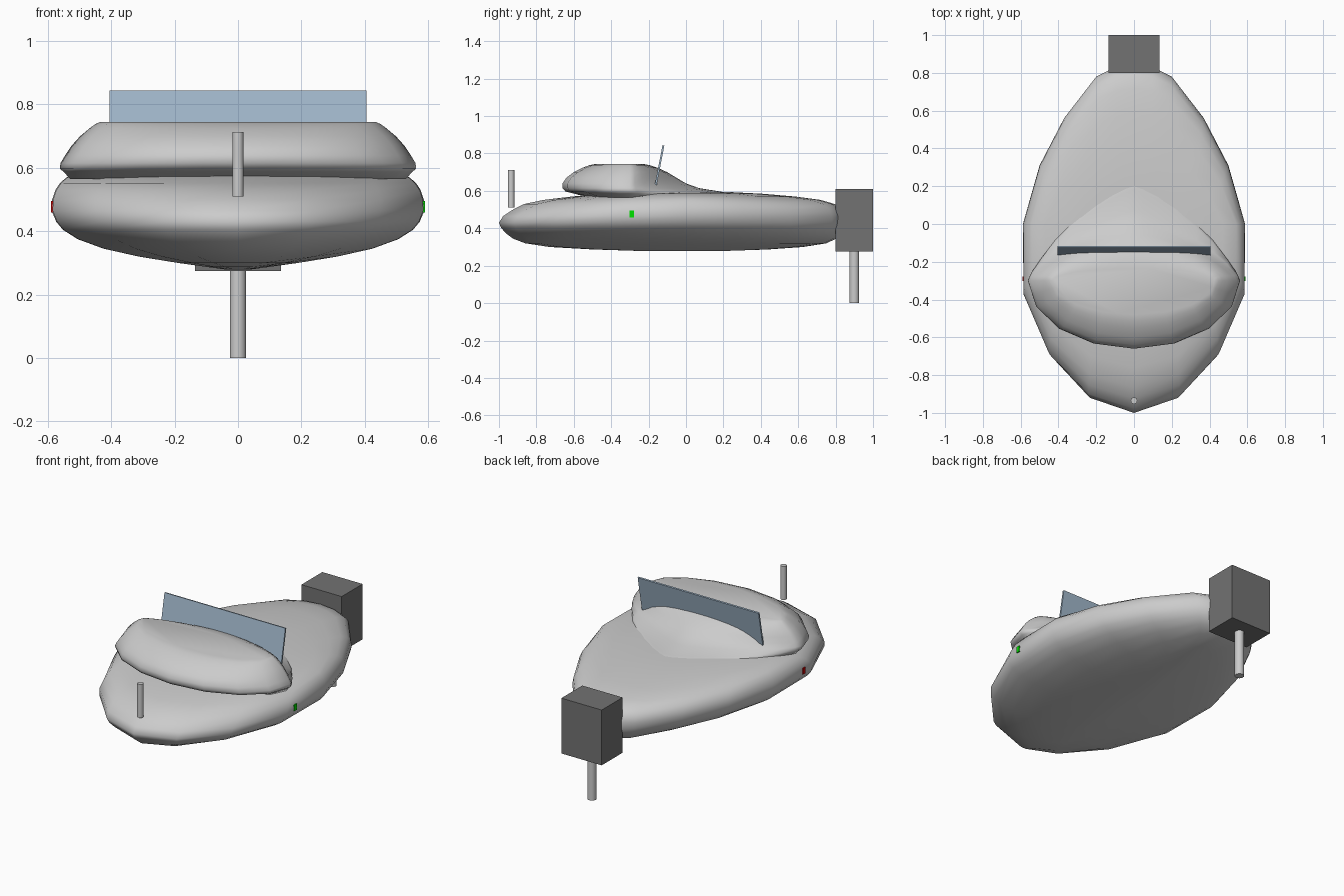
import bpy, bmesh, math
from mathutils import Vector

if "Cube" in bpy.data.objects:
    bpy.data.objects.remove(bpy.data.objects["Cube"])


def finish(name, bm, mat=None, angle=None):
    bmesh.ops.recalc_face_normals(bm, faces=bm.faces)
    me = bpy.data.meshes.new(name)
    bm.to_mesh(me)
    bm.free()
    ob = bpy.data.objects.new(name, me)
    bpy.context.collection.objects.link(ob)
    if mat:
        me.materials.append(mat)
    if angle:
        bpy.context.view_layer.objects.active = ob
        ob.select_set(True)
        bpy.ops.object.shade_smooth_by_angle(angle=math.radians(angle))
        ob.select_set(False)
    return ob


def material(name, rgb, alpha=1):
    m = bpy.data.materials.new(name)
    m.diffuse_color = (*rgb, alpha)
    m.use_nodes = True
    m.node_tree.nodes["Principled BSDF"].inputs["Base Color"].default_value = m.diffuse_color
    return m


def loft(name, rings, angle):
    # Bridge closed rings of equal count and cap both ends
    bm = bmesh.new()
    loops = [[bm.verts.new(p) for p in r] for r in rings]
    n = len(loops[0])
    for a, b in zip(loops, loops[1:]):
        for i in range(n):
            j = (i + 1) % n
            bm.faces.new((a[i], a[j], b[j], b[i]))
    bm.faces.new(loops[0])
    bm.faces.new(loops[-1])
    return finish(name, bm, angle=angle)


def box(name, size, loc, mat=None, tilt=0):
    bm = bmesh.new()
    bmesh.ops.create_cube(bm, size=1)
    bmesh.ops.scale(bm, vec=Vector(size), verts=bm.verts)
    ob = finish(name, bm, mat)
    ob.location = loc
    ob.rotation_euler.x = tilt
    return ob


def rod(name, radius, y, z0, z1, mat=None):
    bm = bmesh.new()
    bmesh.ops.create_cone(bm, cap_ends=True, segments=16, radius1=radius,
                          radius2=radius, depth=z1 - z0)
    ob = finish(name, bm, mat, 40)
    ob.location = (0, y, (z0 + z1) / 2)
    return ob


dark = material("dark_grey", (0.17, 0.17, 0.17))
glass = material("glass_blue", (0.36, 0.48, 0.60))
green = material("green_light", (0.0, 0.75, 0.0))
red = material("red_light", (0.6, 0.0, 0.0))

# Hull: one plan outline, scaled level by level (z, side, bow, stern)
half = [(0, -1), (.24, -.92), (.45, -.70), (.585, -.38), (.588, 0),
        (.50, .31), (.37, .56), (.20, .78), (.10, .83), (0, .845)]
outline = half + [(-x, y) for x, y in half[-2:0:-1]]
levels = [(.279, .06, .25, .25), (.287, .16, .50, .52), (.30, .32, .73, .74),
          (.32, .53, .86, .89), (.345, .72, .925, .95), (.375, .86, .965, .98),
          (.405, .94, .99, .995), (.43, .975, 1, 1), (.465, 1, .978, 1),
          (.50, .997, .925, .985), (.53, .98, .865, .94),
          (.552, .955, .76, .85), (.57, .92, .61, .69),
          (.585, .80, .42, .48), (.594, .5, .2, .27)]
loft("hull", [[(x * sx, y * (f if y < 0 else r), z) for x, y in outline]
              for z, sx, f, r in levels], 60)

# Cabin: (z, half width, front y, rear y, rear roundness)
cabin = [(.565, .53, -.52, .30, 1.3), (.588, .55, -.61, .24, 1.3),
         (.597, .562, -.645, .18, 1.3), (.615, .56, -.66, .07, 1.3),
         (.64, .545, -.66, .0, 1.35), (.67, .525, -.64, -.05, 1.45),
         (.70, .498, -.60, -.10, 1.6), (.725, .468, -.55, -.155, 1.8),
         (.738, .45, -.515, -.195, 1.9), (.745, .435, -.48, -.235, 2)]


def cabin_ring(z, w, front, rear, n, mid=-.3, seg=32):
    pts = []
    for i in range(seg):
        a = 2 * math.pi * i / seg
        if i % 2 and math.cos(a) > 0:      # straight chords along the front
            b = math.pi / 16
            c, s = math.cos(a) * math.cos(b), math.sin(a) * math.cos(b)
        else:
            c, s = math.cos(a), math.sin(a)
        if c >= 0:
            pts.append((w * s, mid - (mid - front) * c, z))
        else:
            e = 2 / n
            pts.append((w * math.copysign(abs(s) ** e, s),
                        mid + (rear - mid) * abs(c) ** e, z))
    return pts


loft("cabin", [cabin_ring(*c) for c in cabin], 60)

# Windscreen, leaning back
box("windscreen", (.81, .010, .225), (0, -.142, .733), glass, -math.atan2(.043, .222))

# Outboard motor and shaft
box("motor", (.27, .2, .335), (0, .9, .443), dark)
rod("motor_shaft", .026, .9, 0, .29)

# Bow post
rod("bow_post", .0175, -.935, .51, .713)

# Side lights
box("starboard_light", (.02, .022, .036), (.58, -.29, .477), green)
box("port_light", (.02, .022, .036), (-.58, -.29, .477), red)
